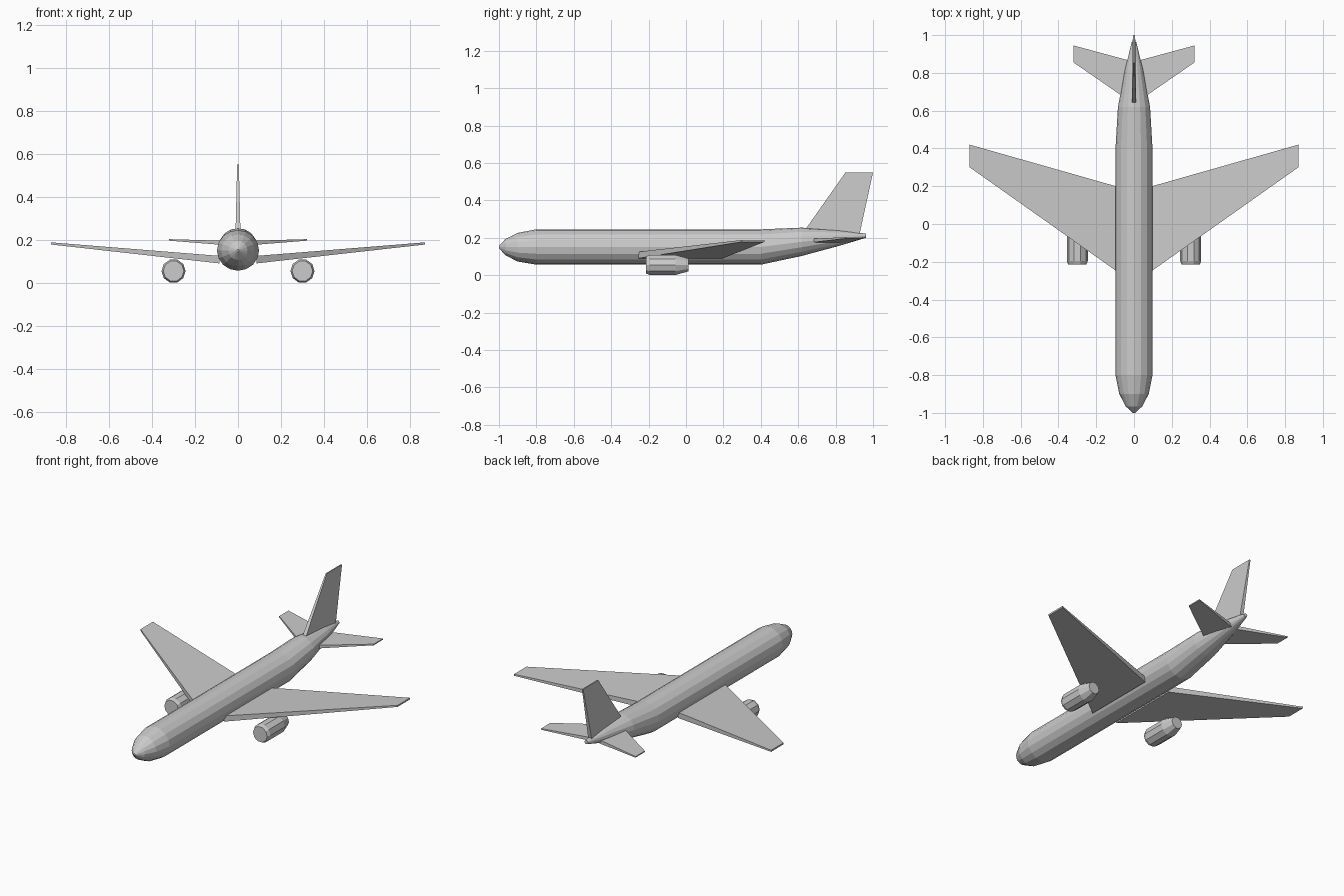
import bpy, bmesh, math

if "Cube" in bpy.data.objects:
    bpy.data.objects.remove(bpy.data.objects["Cube"])


def loft(name, rings):
    """Skin a list of equal-sized point rings and cap both ends."""
    bm = bmesh.new()
    loops = [[bm.verts.new(p) for p in ring] for ring in rings]
    n = len(loops[0])
    for a, b in zip(loops, loops[1:]):
        for i in range(n):
            j = (i + 1) % n
            bm.faces.new((a[i], a[j], b[j], b[i]))
    bm.faces.new(loops[0])
    bm.faces.new(loops[-1])
    bmesh.ops.recalc_face_normals(bm, faces=bm.faces)
    mesh = bpy.data.meshes.new(name)
    bm.to_mesh(mesh)
    bm.free()
    obj = bpy.data.objects.new(name, mesh)
    bpy.context.collection.objects.link(obj)
    return obj


def oval(x, y, half_width, z_low, z_high, sides, offset=0.0):
    """Upright oval ring across the y axis."""
    zc, rz = (z_low + z_high) / 2, (z_high - z_low) / 2
    angles = [2 * math.pi * (i + offset) / sides for i in range(sides)]
    return [(x + half_width * math.sin(a), y, zc + rz * math.cos(a)) for a in angles]


def flat_section(x, y_front, y_back, z_low, z_high):
    """Rectangular wing section at a span position."""
    return [(x, y_front, z_low), (x, y_back, z_low), (x, y_back, z_high), (x, y_front, z_high)]


def mirror_x(obj):
    obj.modifiers.new("Mirror", 'MIRROR').use_axis[0] = True


# Fuselage: y, half width, bottom z, top z
stations = [
    (-1.0, 0.006, 0.144, 0.156),
    (-0.965, 0.044, 0.106, 0.194),
    (-0.90, 0.078, 0.073, 0.226),
    (-0.80, 0.098, 0.056, 0.245),
    (0.40, 0.098, 0.056, 0.245),
    (0.62, 0.085, 0.103, 0.254),
    (0.82, 0.047, 0.157, 0.240),
    (0.963, 0.012, 0.200, 0.222),
]
loft("fuselage", [oval(0, y, w, lo, hi, 16) for y, w, lo, hi in stations])

# Main wings
mirror_x(loft("main_wing", [
    flat_section(0.085, -0.255, 0.197, 0.090, 0.125),
    flat_section(0.87, 0.30, 0.42, 0.178, 0.188)]))

# Horizontal tailplane
mirror_x(loft("tailplane", [
    flat_section(0.02, 0.648, 0.864, 0.172, 0.194),
    flat_section(0.32, 0.855, 0.945, 0.196, 0.203)]))

# Vertical tail fin
loft("tail_fin", [
    [(-t, y0, z), (t, y0, z), (t, y1, z), (-t, y1, z)]
    for z, y0, y1, t in [(0.215, 0.618, 0.927, 0.012), (0.55, 0.853, 1.0, 0.004)]])

# Engines under the wings
profile = [(-0.215, 0.048), (-0.195, 0.056), (-0.055, 0.056), (0.013, 0.036)]
mirror_x(loft("engine", [
    oval(0.30, y, r, 0.0545 - r, 0.0545 + r, 10, 0.5) for y, r in profile]))
